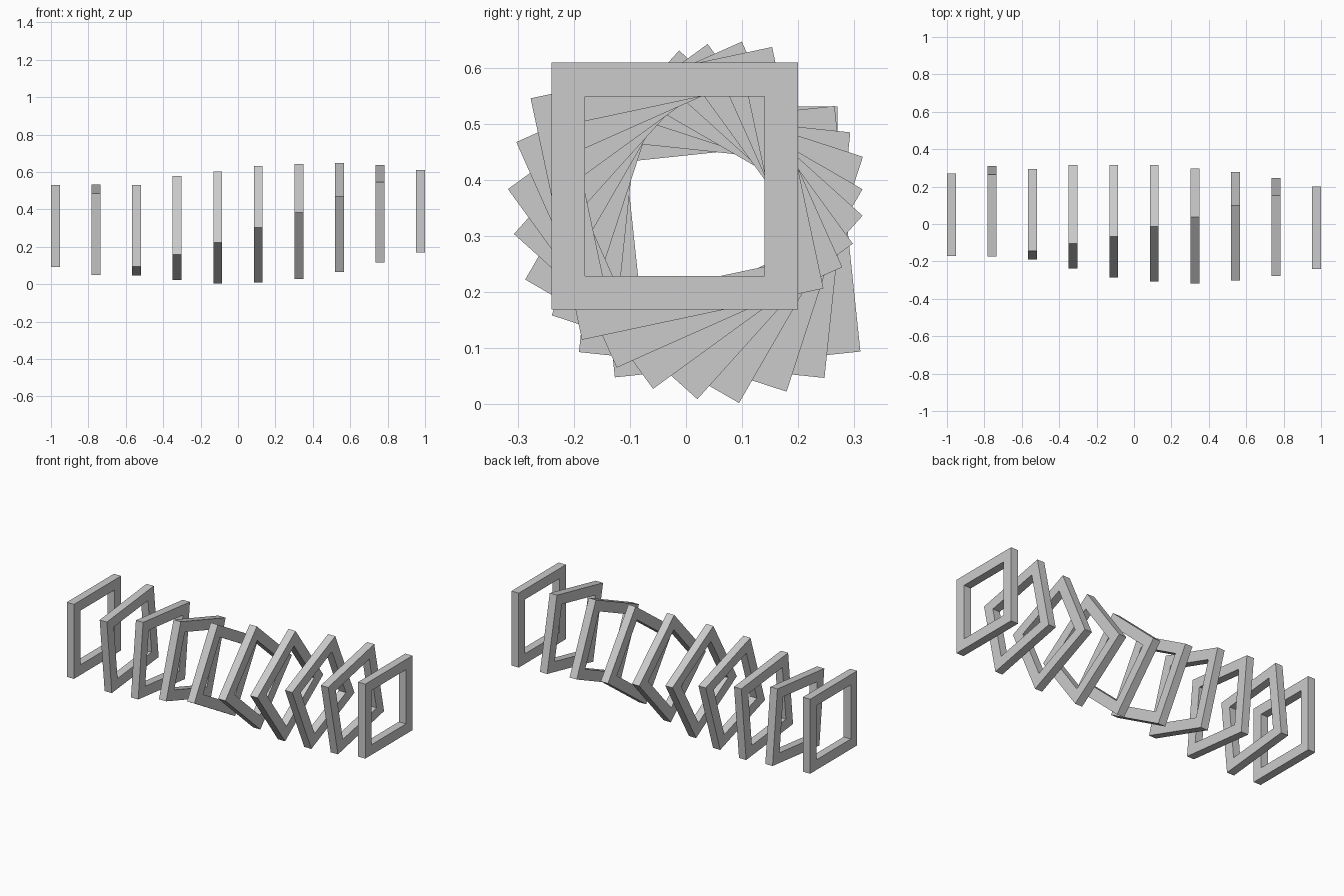
import bpy, bmesh
from math import radians
from mathutils import Matrix

if "Cube" in bpy.data.objects:
    bpy.data.objects.remove(bpy.data.objects["Cube"])

OUTER, INNER, DEPTH = 0.44, 0.32, 0.047   # square frame size, opening, thickness
END_X = 1 - DEPTH / 2


def square_frame(name, location, angle):
    """Flat square frame facing along x, turned about the x axis."""
    bm = bmesh.new()
    corners = [(-1, -1), (1, -1), (1, 1), (-1, 1)]
    rings = [[bm.verts.new((x, s * cy / 2, s * cz / 2)) for cy, cz in corners]
             for s, x in ((OUTER, DEPTH / 2), (INNER, DEPTH / 2),
                          (INNER, -DEPTH / 2), (OUTER, -DEPTH / 2))]
    for r in range(4):
        a, b = rings[r], rings[(r + 1) % 4]
        for i in range(4):
            j = (i + 1) % 4
            bm.faces.new((a[i], a[j], b[j], b[i]))
    bmesh.ops.recalc_face_normals(bm, faces=bm.faces)
    mesh = bpy.data.meshes.new(name)
    bm.to_mesh(mesh)
    bm.free()
    obj = bpy.data.objects.new(name, mesh)
    obj.matrix_world = Matrix.Translation(location) @ Matrix.Rotation(radians(angle), 4, 'X')
    bpy.context.collection.objects.link(obj)
    return obj


# Frame centres (y, z) along the curved path, from +x to -x
centres = [(-0.02, 0.389), (-0.016, 0.376), (-0.012, 0.356), (-0.010, 0.335),
           (0.004, 0.320), (0.014, 0.303), (0.038, 0.300), (0.051, 0.289),
           (0.069, 0.290), (0.050, 0.311)]
last = len(centres) - 1

# Twisting row of frames, 12 degrees apart; the far end frame is square again
for i, (y, z) in enumerate(centres):
    x = END_X - 2 * END_X * i / last
    name = "end_frame" if i in (0, last) else "twisted_frame"
    square_frame(name, (x, y, z), 0 if i == last else 12 * i)
